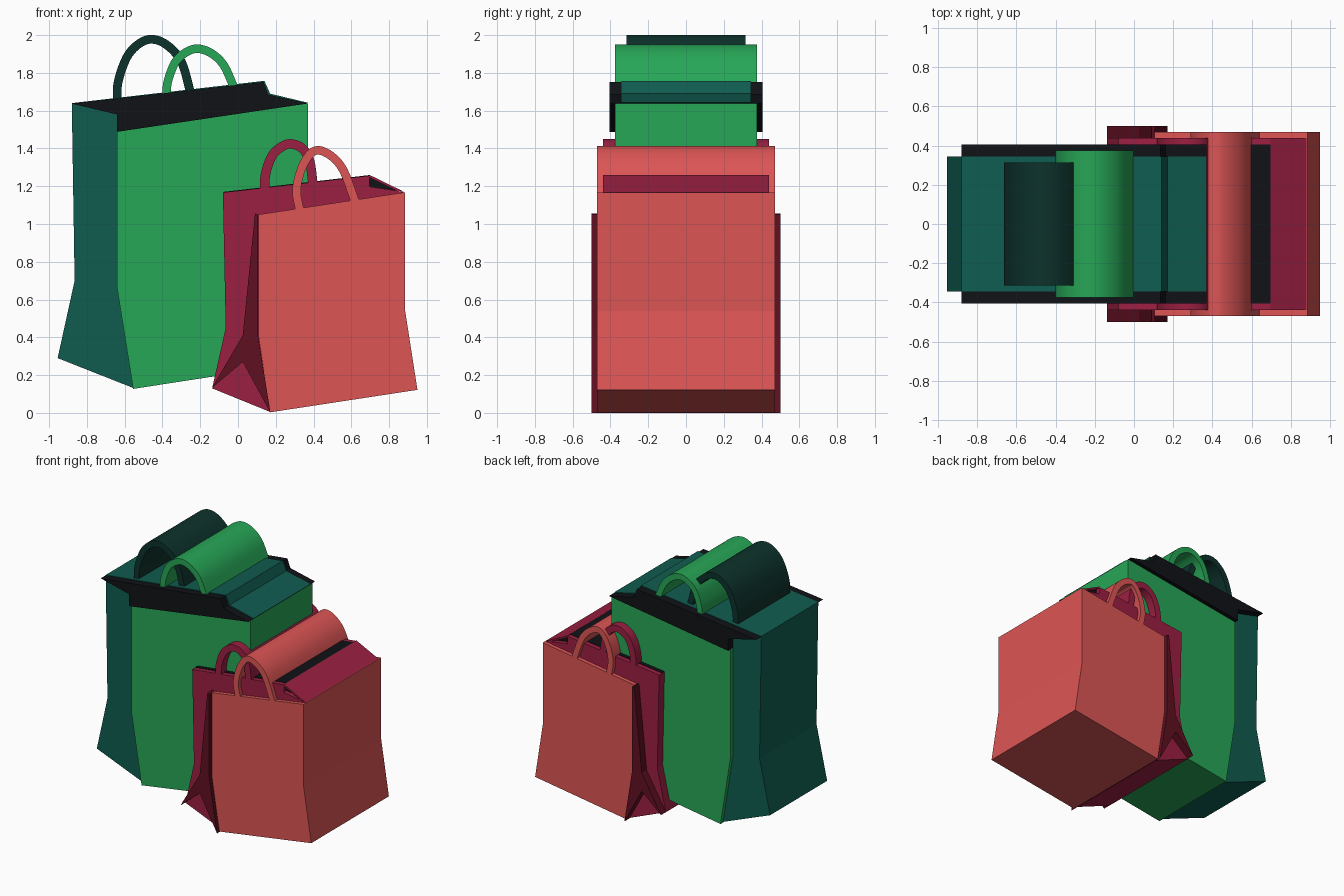
import bpy, bmesh, math
from mathutils import Vector

if "Cube" in bpy.data.objects:
    bpy.data.objects.remove(bpy.data.objects["Cube"])


def material(name, rgb):
    m = bpy.data.materials.new(name)
    m.diffuse_color = (*rgb, 1)
    m.use_nodes = True
    m.node_tree.nodes["Principled BSDF"].inputs["Base Color"].default_value = m.diffuse_color
    return m


GREEN = material("green", (0.02, 0.385, 0.095))
TEAL = material("teal", (0.005, 0.107, 0.08))
DEEP = material("deep_green", (0.004, 0.032, 0.025))
BLACK = material("black", (0.005, 0.006, 0.008))
CORAL = material("coral", (0.72, 0.09, 0.09))
BERRY = material("berry", (0.33, 0.014, 0.055))
WINE = material("wine", (0.115, 0.005, 0.015))


def slab(name, outline, half, mat, smooth=False):
    """Extrude an x-z outline evenly to both sides of y = 0."""
    bm = bmesh.new()
    face = bm.faces.new([bm.verts.new((x, -half, z)) for x, z in outline])
    new = bmesh.ops.extrude_face_region(bm, geom=[face])["geom"]
    bmesh.ops.translate(bm, vec=(0, 2 * half, 0),
                        verts=[v for v in new if isinstance(v, bmesh.types.BMVert)])
    bmesh.ops.recalc_face_normals(bm, faces=bm.faces)
    me = bpy.data.meshes.new(name)
    bm.to_mesh(me)
    bm.free()
    me.materials.append(mat)
    ob = bpy.data.objects.new(name, me)
    bpy.context.collection.objects.link(ob)
    if smooth:
        bpy.ops.object.select_all(action='DESELECT')
        ob.select_set(True)
        bpy.context.view_layer.objects.active = ob
        bpy.ops.object.shade_smooth_by_angle(angle=math.radians(30))
    return ob


def handle(name, path, width, half, mat, steps=5):
    """Arched strap: smooth curve through the path, offset to both sides."""
    p = [Vector(q) for q in path]
    p = [2 * p[0] - p[1]] + p + [2 * p[-1] - p[-2]]
    pts = []
    for i in range(1, len(p) - 2):
        a, b, c, d = p[i - 1:i + 3]
        for k in range(steps):
            t = k / steps
            pts.append(0.5 * (2 * b + (c - a) * t + (2 * a - 5 * b + 4 * c - d) * t ** 2
                              + (3 * b - a - 3 * c + d) * t ** 3))
    pts.append(p[-2])
    outer, inner = [], []
    for i, q in enumerate(pts):
        t = (pts[min(i + 1, len(pts) - 1)] - pts[max(i - 1, 0)]).normalized()
        n = Vector((-t.y, t.x)) * width / 2
        outer.append(q + n)
        inner.append(q - n)
    slab(name, outer + inner[::-1], half, mat, smooth=True)


# Large bag: side and back, front panel, dark opening
slab("large_bag_side", [(-0.88, 1.64), (0.14, 1.758), (0.17, 1.69), (0.37, 1.642),
                        (-0.64, 1.49), (-0.64, 0.66), (-0.55, 0.13), (-0.955, 0.29),
                        (-0.865, 0.70)], 0.345, TEAL)
slab("large_bag_front", [(-0.64, 1.49), (0.37, 1.638), (0.37, 0.27), (-0.555, 0.127),
                         (-0.64, 0.66)], 0.375, GREEN)
slab("large_bag_opening", [(-0.88, 1.637), (0.135, 1.752), (0.16, 1.685), (0.37, 1.638),
                           (-0.64, 1.488), (-0.64, 1.58)], 0.405, BLACK)

# Large bag handles
handle("large_bag_back_handle", [(-0.64, 1.64), (-0.635, 1.75), (-0.59, 1.88), (-0.53, 1.95),
                                 (-0.46, 1.978), (-0.38, 1.95), (-0.30, 1.86), (-0.25, 1.69)],
       0.046, 0.315, DEEP)
handle("large_bag_front_handle", [(-0.38, 1.68), (-0.37, 1.76), (-0.33, 1.86), (-0.27, 1.912),
                                  (-0.21, 1.928), (-0.14, 1.903), (-0.075, 1.84), (-0.02, 1.72)],
       0.045, 0.375, GREEN)

# Small bag: back and side with a notch showing the dark inside
slab("small_bag_side", [(-0.08, 1.167), (0.696, 1.256), (0.696, 1.198), (0.838, 1.177),
                        (0.88, 1.167), (0.11, 1.05), (0.11, 0.41), (0.17, 0.005),
                        (-0.137, 0.13), (-0.065, 0.45)], 0.44, BERRY)
slab("small_bag_flap", [(0.696, 1.26), (0.88, 1.17), (0.838, 1.177), (0.696, 1.246)],
     0.44, BERRY)
slab("small_bag_opening", [(-0.078, 1.17), (0.696, 1.259), (0.696, 1.246), (0.838, 1.177),
                           (0.2, 1.08), (-0.075, 1.12)], 0.405, BLACK)

# Small bag front panel and folded gusset
slab("small_bag_front", [(0.108, 1.05), (0.885, 1.168), (0.885, 0.54), (0.95, 0.122),
                         (0.17, 0.003), (0.108, 0.41)], 0.47, CORAL)
slab("small_bag_gusset", [(0.09, 1.055), (0.025, 0.41), (-0.138, 0.132), (0.025, 0.27),
                          (0.172, 0.0), (0.106, 0.41), (0.106, 1.05)], 0.50, WINE)

# Small bag handles
handle("small_bag_back_handle", [(0.14, 1.15), (0.145, 1.26), (0.18, 1.36), (0.23, 1.408),
                                 (0.28, 1.424), (0.34, 1.40), (0.38, 1.33), (0.40, 1.18)],
       0.05, 0.44, BERRY)
handle("small_bag_front_handle", [(0.325, 1.08), (0.31, 1.18), (0.335, 1.29), (0.38, 1.368),
                                  (0.43, 1.39), (0.50, 1.355), (0.56, 1.28), (0.62, 1.12)],
       0.045, 0.47, CORAL)
